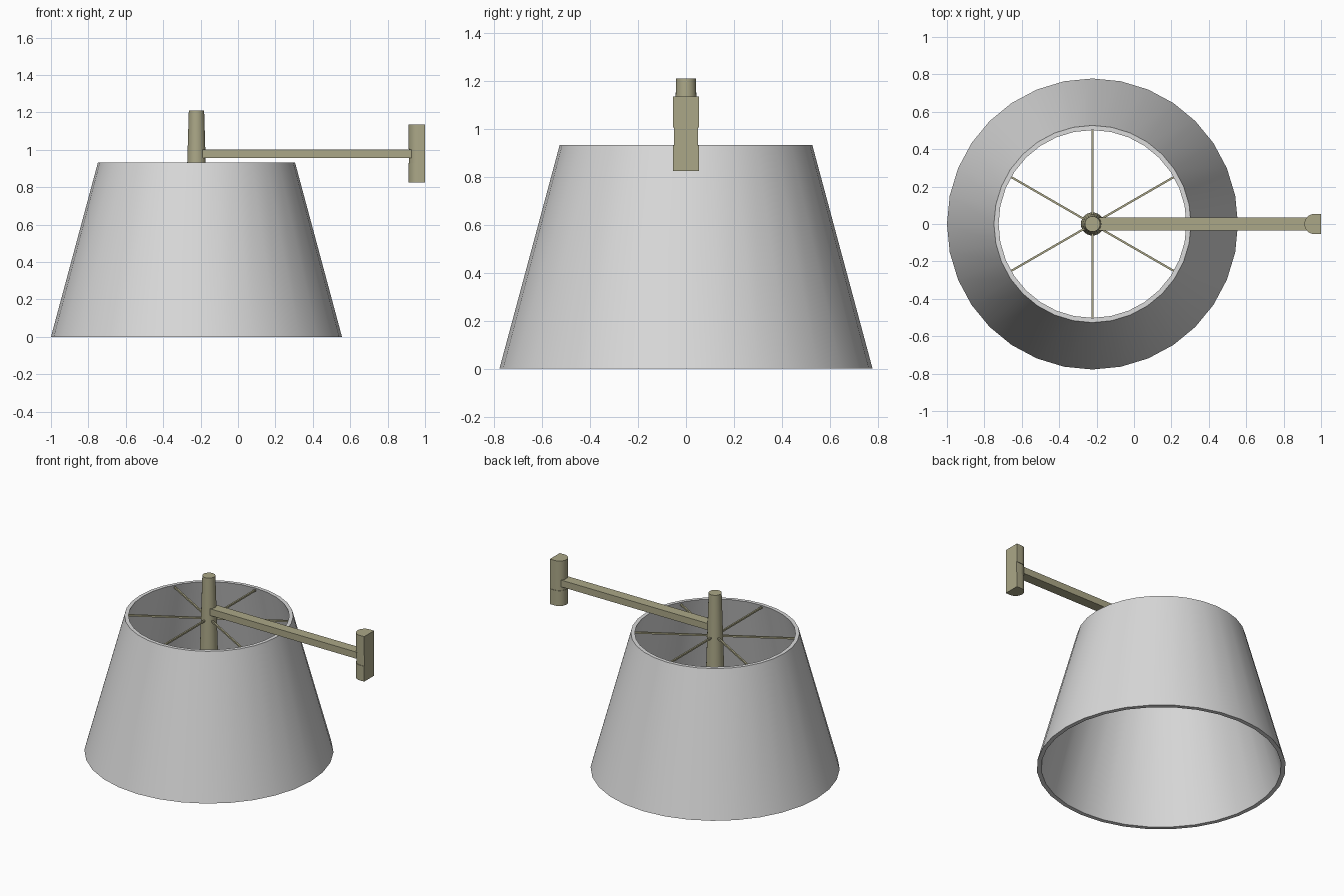
import bpy, bmesh, math
from mathutils import Matrix

cube = bpy.data.objects.get("Cube")
if cube:
    bpy.data.objects.remove(cube, do_unlink=True)

CX = -0.222      # lamp axis
RIM_Z = 0.932    # top of the shade


def material(name, rgb):
    mat = bpy.data.materials.new(name)
    mat.use_nodes = True
    mat.diffuse_color = (*rgb, 1)
    bsdf = next(n for n in mat.node_tree.nodes if n.type == 'BSDF_PRINCIPLED')
    bsdf.inputs["Base Color"].default_value = (*rgb, 1)
    return mat


grey = material("light grey fabric", (0.70, 0.70, 0.70))
bronze = material("pale bronze", (0.41, 0.39, 0.245))


def finish(name, bm, mat, smooth=True):
    bmesh.ops.recalc_face_normals(bm, faces=bm.faces)
    mesh = bpy.data.meshes.new(name)
    bm.to_mesh(mesh)
    bm.free()
    mesh.materials.append(mat)
    obj = bpy.data.objects.new(name, mesh)
    bpy.context.collection.objects.link(obj)
    if smooth:
        bpy.ops.object.select_all(action='DESELECT')
        obj.select_set(True)
        bpy.context.view_layer.objects.active = obj
        bpy.ops.object.shade_smooth_by_angle(angle=math.radians(35))
    return obj


def box(name, size, matrix, mat):
    bm = bmesh.new()
    bmesh.ops.create_cube(bm, size=1, matrix=matrix @ Matrix.Diagonal((*size, 1)))
    return finish(name, bm, mat, smooth=False)


# Shade: a closed wall profile revolved around the lamp axis
def lathe(name, profile, steps, mat):
    bm = bmesh.new()
    rings = []
    for i in range(steps):
        a = 2 * math.pi * i / steps
        rings.append([bm.verts.new((CX + r * math.cos(a), r * math.sin(a), z))
                      for r, z in profile])
    n = len(profile)
    for i in range(steps):
        a, b = rings[i], rings[(i + 1) % steps]
        for j in range(n):
            k = (j + 1) % n
            bm.faces.new((a[j], b[j], b[k], a[k]))
    return finish(name, bm, mat)


lathe("shade", [(0.778, 0), (0.527, RIM_Z), (0.502, RIM_Z), (0.75, 0)], 32, grey)

# Tapered centre post
POST_BOTTOM, POST_TOP = 0.52, 1.21
bm = bmesh.new()
bmesh.ops.create_cone(bm, cap_ends=True, segments=24, radius1=0.062, radius2=0.041,
                      depth=POST_TOP - POST_BOTTOM,
                      matrix=Matrix.Translation((CX, 0, (POST_TOP + POST_BOTTOM) / 2)))
finish("center_post", bm, bronze)

# Spokes holding the shade
for i in range(6):
    turn = Matrix.Rotation(math.radians(30 + 60 * i), 4, 'Z')
    place = Matrix.Translation((CX, 0, 0.915)) @ turn @ Matrix.Translation((0.254, 0, 0))
    box(f"spoke_{i + 1}", (0.508, 0.011, 0.011), place, bronze)

# Horizontal arm
box("arm", (1.15, 0.07, 0.046), Matrix.Translation((0.365, 0, 0.979)), bronze)


# Wall mount: stacked pieces, flat at the wall and round toward the lamp
def mount_piece(name, radius, z0, z1):
    bm = bmesh.new()
    outline = [(1, -radius), (1, radius)]
    for i in range(17):
        a = math.pi / 2 + math.pi * i / 16
        outline.append((0.965 + radius * math.cos(a), radius * math.sin(a)))
    base = bm.faces.new([bm.verts.new((x, y, z0)) for x, y in outline])
    grown = bmesh.ops.extrude_face_region(bm, geom=[base])["geom"]
    top = [v for v in grown if isinstance(v, bmesh.types.BMVert)]
    bmesh.ops.translate(bm, verts=top, vec=(0, 0, z1 - z0))
    finish(name, bm, bronze)


mount_piece("mount_lower", 0.054, 0.825, 0.93)
mount_piece("mount_joint", 0.051, 0.93, 1.005)
mount_piece("mount_upper", 0.054, 1.005, 1.135)
